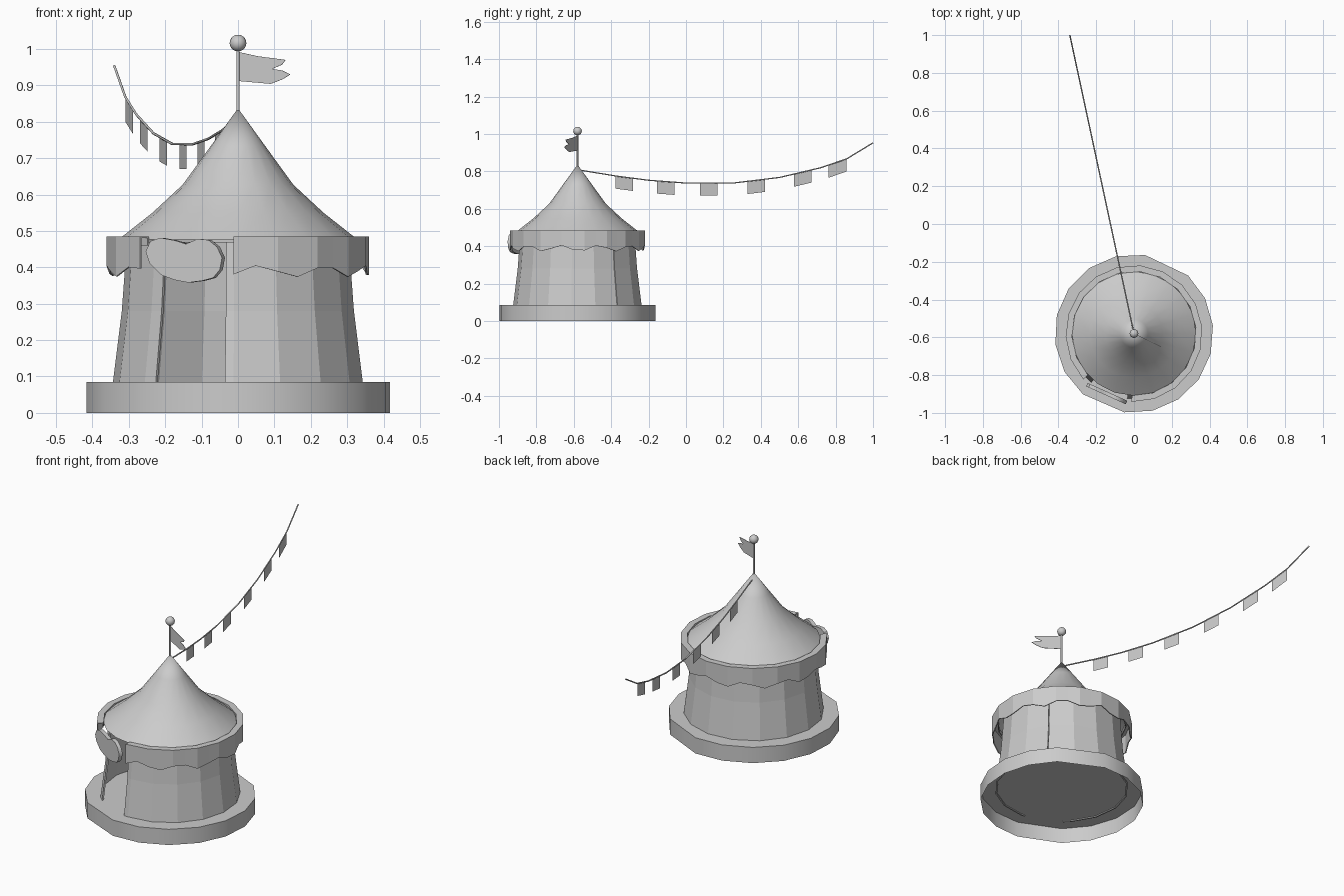
import bpy
import bmesh
from math import radians, sin, cos
from mathutils import Vector

old = bpy.data.objects.get("Cube")
if old:
    bpy.data.objects.remove(old)

CENTRE = Vector((0, -0.58, 0))
DOOR_RIGHT, DOOR_LEFT = -92, 222   # doorway lies between these angles

grey = bpy.data.materials.new("plain grey")
grey.use_nodes = True
grey.diffuse_color = (0.6, 0.6, 0.6, 1)
grey.node_tree.nodes["Principled BSDF"].inputs["Base Color"].default_value = (0.6, 0.6, 0.6, 1)


def add_mesh(name, bm, smooth=None):
    bmesh.ops.recalc_face_normals(bm, faces=bm.faces)
    mesh = bpy.data.meshes.new(name)
    bm.to_mesh(mesh)
    bm.free()
    mesh.materials.append(grey)
    obj = bpy.data.objects.new(name, mesh)
    bpy.context.collection.objects.link(obj)
    if smooth:
        bpy.ops.object.select_all(action='DESELECT')
        obj.select_set(True)
        bpy.context.view_layer.objects.active = obj
        bpy.ops.object.shade_smooth_by_angle(angle=radians(smooth))


def polar(r, angle, z):
    a = radians(angle)
    return CENTRE + Vector((r * cos(a), r * sin(a), z))


def steps(start, end, count):
    return [start + (end - start) * i / count for i in range(count + 1)]


def swept_ring(name, angles, section):
    """Sweep a closed (radius, height) section through the angles and cap both ends."""
    bm = bmesh.new()
    rings = [[bm.verts.new(polar(r, a, z)) for r, z in section(i, a)]
             for i, a in enumerate(angles)]
    n = len(rings[0])
    for p, q in zip(rings, rings[1:]):
        for k in range(n):
            bm.faces.new((p[k], p[(k + 1) % n], q[(k + 1) % n], q[k]))
    bm.faces.new(rings[0])
    bm.faces.new(rings[-1])
    add_mesh(name, bm)


def slab(name, outline, origin, along, thickness, smooth=None):
    """Build an upright prism from a (distance, height) outline standing along a direction."""
    along = Vector(along).normalized()
    half = along.cross(Vector((0, 0, 1))) * thickness / 2
    bm = bmesh.new()
    front, back = [[bm.verts.new(origin + offset + along * u + Vector((0, 0, v)))
                    for u, v in outline] for offset in (half, -half)]
    bm.faces.new(front)
    bm.faces.new(back)
    for k in range(len(outline)):
        bm.faces.new((front[k - 1], front[k], back[k], back[k - 1]))
    add_mesh(name, bm, smooth)


# Base platform: uneven disc, hollow underneath, with wide edges by the door and behind
bm = bmesh.new()
rim = steps(82, 230, 7) + steps(263, 407, 7)
low, high = [[bm.verts.new(polar(0.42, a, z)) for a in rim] for z in (0, 0.085)]
bm.faces.new(high)
for k in range(len(rim)):
    bm.faces.new((low[k - 1], low[k], high[k], high[k - 1]))
add_mesh("base_platform", bm, 36)

# Flared thin cloth walls, open at the door and split by a narrow seam
WALL = [(0.345, 0.08), (0.32, 0.28), (0.306, 0.47)]


def wall_section(i, a):
    return WALL + [(r - 0.008, z) for r, z in reversed(WALL)]


swept_ring("wall_front", [DOOR_RIGHT - 4] + steps(DOOR_RIGHT, 37.7, 6), wall_section)
swept_ring("wall_back", steps(38.3, DOOR_LEFT, 8) + [DOOR_LEFT + 7], wall_section)


# Valance: thin hanging skirt with a scalloped edge and a flat top lip
def band_section(i, a):
    flat = cos(radians(10)) if i % 2 else 1
    low = 0.389 + 0.016 * sin(radians((a + 89) * 360 / 33))
    return [(r * flat, z) for r, z in
            [(0.362, 0.485), (0.362, low), (0.357, low), (0.357, 0.48),
             (0.334, 0.48), (0.334, 0.46), (0.329, 0.46), (0.329, 0.485)]]


swept_ring("valance_band", steps(DOOR_RIGHT, DOOR_LEFT, 32), band_section)

# Swept conical roof
bm = bmesh.new()
SIDES = 20
levels = [[bm.verts.new(polar(r, 360 * k / SIDES, z)) for k in range(SIDES)]
          for r, z in [(0.329, 0.476), (0.235, 0.55), (0.152, 0.627), (0.075, 0.733)]]
tip = bm.verts.new(polar(0, 0, 0.837))
for k in range(SIDES):
    j = (k + 1) % SIDES
    for lo, hi in zip(levels, levels[1:]):
        bm.faces.new((lo[k], lo[j], hi[j], hi[k]))
    bm.faces.new((levels[-1][k], levels[-1][j], tip))
add_mesh("roof", bm, 40)

# Pole and ball finial
bm = bmesh.new()
bmesh.ops.create_cone(bm, cap_ends=True, segments=10, radius1=0.005, radius2=0.005, depth=0.2)
bmesh.ops.translate(bm, verts=bm.verts, vec=CENTRE + Vector((0, 0, 0.92)))
add_mesh("flag_pole", bm, 40)
bm = bmesh.new()
bmesh.ops.create_uvsphere(bm, u_segments=16, v_segments=10, radius=0.023)
bmesh.ops.translate(bm, verts=bm.verts, vec=CENTRE + Vector((0, 0, 1.016)))
add_mesh("pole_ball", bm, 60)

# Ragged pennant
slab("pennant", [(0, 0.912), (0.1, 0.904), (0.137, 0.917), (0.16, 0.93), (0.135, 0.941),
                 (0.104, 0.945), (0.135, 0.957), (0.145, 0.97), (0.06, 0.98), (0, 0.992)],
     CENTRE, (0.9, -0.44, 0), 0.002)

# Bean-shaped sign over the door
slab("door_sign", [(-0.118, 0.443), (-0.104, 0.472), (-0.073, 0.481), (-0.031, 0.474),
                   (0.003, 0.464), (0.038, 0.478), (0.071, 0.475), (0.097, 0.456),
                   (0.112, 0.426), (0.105, 0.393), (0.085, 0.371), (0.052, 0.363),
                   (0.01, 0.358), (-0.03, 0.365), (-0.072, 0.379), (-0.107, 0.412)],
     polar(0.349, -114, 0), (0.91, -0.41, 0), 0.02, 40)

# Sagging garland rope
rope = [Vector((-0.215 * (y + 0.58), y, z)) for y, z in
        [(-0.56, 0.806), (-0.37, 0.775), (-0.2, 0.753), (0, 0.738), (0.26, 0.739),
         (0.5, 0.768), (0.72, 0.82), (0.86, 0.868), (1, 0.953)]]
curve = bpy.data.curves.new("rope_path", 'CURVE')
curve.dimensions = '3D'
curve.bevel_depth = 0.0035
curve.bevel_resolution = 1
spline = curve.splines.new('POLY')
spline.points.add(len(rope) - 1)
for point, co in zip(spline.points, rope):
    point.co = (*co, 1)
curve.materials.append(grey)
bpy.context.collection.objects.link(bpy.data.objects.new("garland_rope", curve))


# Small flags hanging straight down from the rope
def on_rope(y):
    for a, b in zip(rope, rope[1:]):
        if a.y <= y <= b.y:
            return a.lerp(b, (y - a.y) / (b.y - a.y))


for i, y in enumerate([-0.33, -0.108, 0.122, 0.375, 0.625, 0.81]):
    left, right = on_rope(y - 0.047), on_rope(y + 0.047)
    down = Vector((0, 0, -0.068))
    bm = bmesh.new()
    bm.faces.new([bm.verts.new(p) for p in (left, right, right + down, left + down)])
    add_mesh("garland_flag_%d" % (i + 1), bm)
